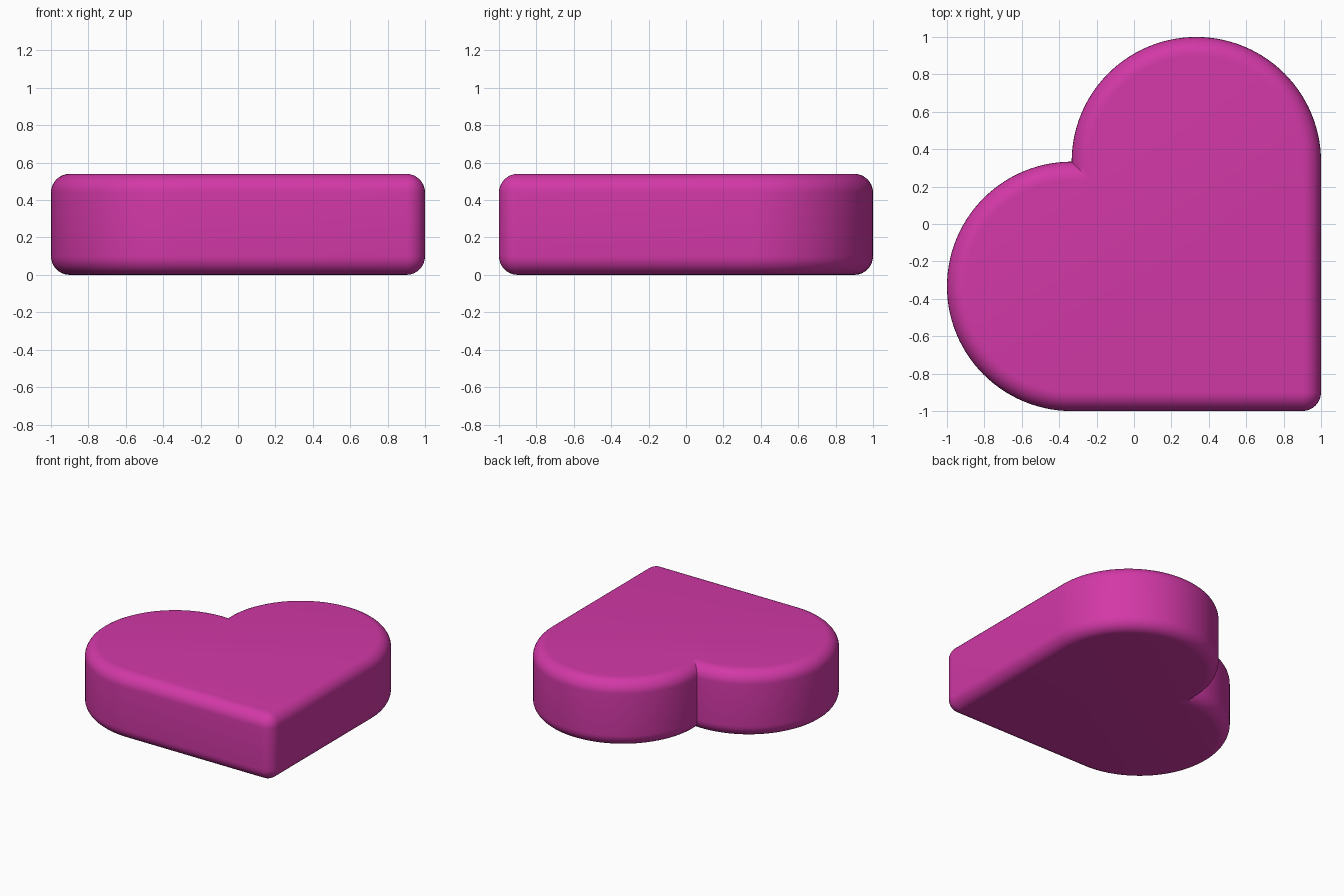
import bpy, bmesh, math

if "Cube" in bpy.data.objects:
    bpy.data.objects.remove(bpy.data.objects["Cube"])

R = 2 / 3        # lobe radius
C = 1 / 3        # lobe centre offset
H = 0.54         # thickness
B = 0.1          # edge rounding


def arc(cx, cy, r, a0, a1, n):
    return [(cx + r * math.cos(a0 + (a1 - a0) * i / n),
             cy + r * math.sin(a0 + (a1 - a0) * i / n)) for i in range(n + 1)]


def outline(d):
    """Heart outline (square plus two lobes) moved inwards by d."""
    r = R - d
    h = math.sqrt(r * r - 2 * C * C) / math.sqrt(2)   # notch at (-h, h)
    up = math.atan2(h - C, -h - C) % (2 * math.pi)
    left = math.atan2(h + C, -h + C)
    pts = arc(1 - B, -1 + B, B - d, -math.pi / 2, 0, 8)
    pts += arc(C, C, r, 0, up, 56)
    pts += arc(-C, -C, r, left, 1.5 * math.pi, 56)[1:]
    return pts


# Rounded side profile as (inset, height), bottom to top
steps = [i / 8 * math.pi / 2 for i in range(9)]
profile = [(B - B * math.sin(a), B - B * math.cos(a)) for a in steps]
profile += [(d, H - z) for d, z in reversed(profile)]

# Stack the outlines into the heart body
bm = bmesh.new()
rings = [[bm.verts.new((x, y, z)) for x, y in outline(d)] for d, z in profile]
n = len(rings[0])
for a, b in zip(rings, rings[1:]):
    for i in range(n):
        j = (i + 1) % n
        bm.faces.new((a[i], a[j], b[j], b[i]))
bm.faces.new(list(reversed(rings[0])))
bm.faces.new(rings[-1])
bmesh.ops.remove_doubles(bm, verts=bm.verts, dist=1e-5)
bmesh.ops.recalc_face_normals(bm, faces=bm.faces)

mesh = bpy.data.meshes.new("heart_body")
bm.to_mesh(mesh)
bm.free()
heart = bpy.data.objects.new("heart_body", mesh)
bpy.context.collection.objects.link(heart)

# Single pink colour
pink = bpy.data.materials.new("magenta_pink")
pink.diffuse_color = (0.645, 0.04, 0.385, 1)
pink.use_nodes = True
pink.node_tree.nodes["Principled BSDF"].inputs["Base Color"].default_value = pink.diffuse_color
mesh.materials.append(pink)

bpy.context.view_layer.objects.active = heart
heart.select_set(True)
bpy.ops.object.shade_smooth_by_angle(angle=math.radians(30))
